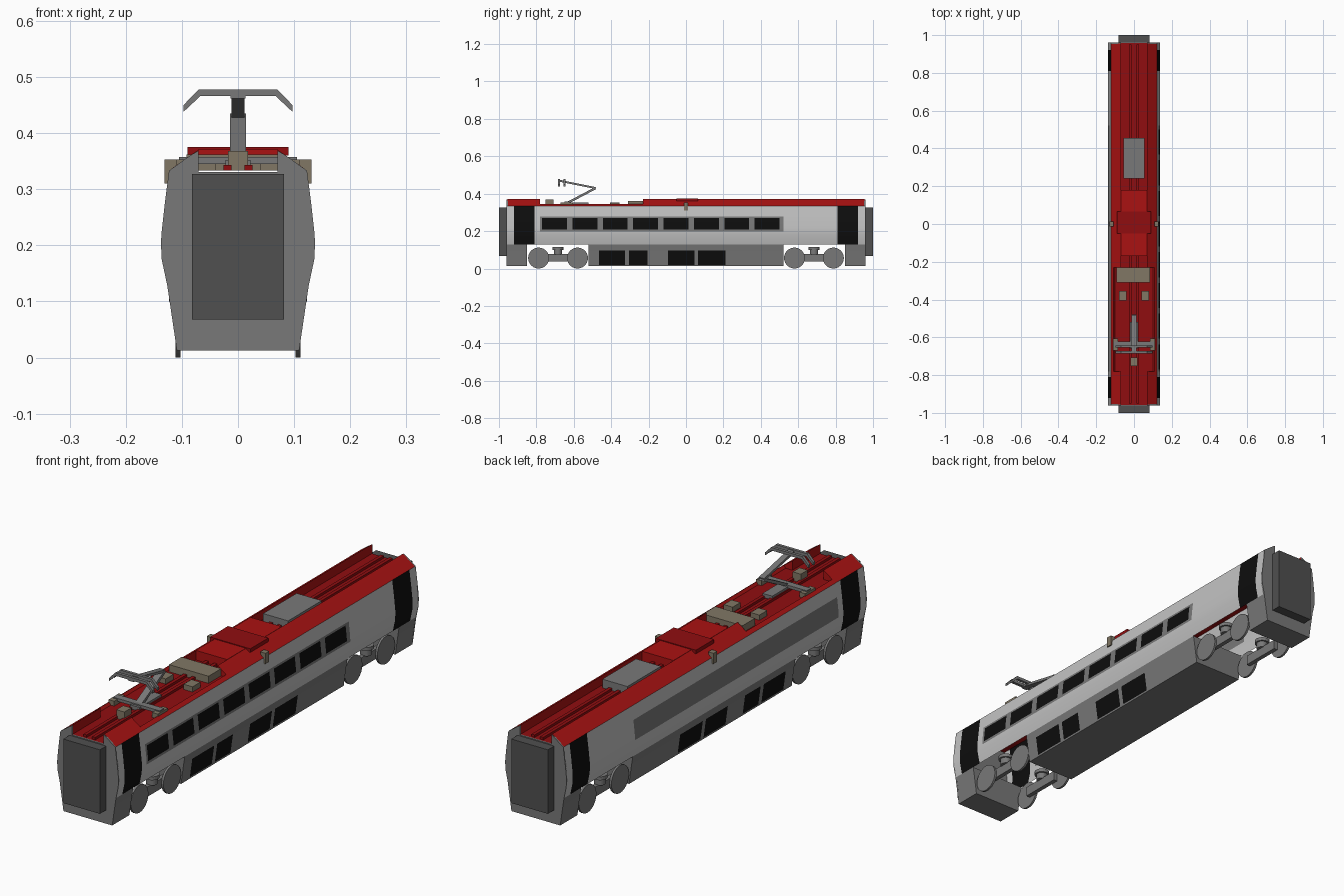
import bpy
import bmesh
from math import pi, atan2, hypot
from mathutils import Matrix

cube = bpy.data.objects.get("Cube")
if cube:
    bpy.data.objects.remove(cube, do_unlink=True)


def material(name, r, g, b):
    m = bpy.data.materials.new(name)
    m.use_nodes = True
    m.diffuse_color = (r, g, b, 1)
    m.node_tree.nodes["Principled BSDF"].inputs["Base Color"].default_value = (r, g, b, 1)
    return m


SILVER = material("silver", .54, .54, .54)
GREY = material("mid grey", .19, .19, .19)
DARK = material("dark grey", .08, .08, .08)
BLACK = material("black", .004, .004, .004)
RED = material("red", .4, .006, .006)
DECK = material("deep red", .28, .004, .005)
BEIGE = material("beige", .22, .185, .13)


def finish(name, bm, mats):
    me = bpy.data.meshes.new(name)
    bm.to_mesh(me)
    bm.free()
    for m in mats:
        me.materials.append(m)
    ob = bpy.data.objects.new(name, me)
    bpy.context.collection.objects.link(ob)
    return ob


def loft(name, outline, ys, mats, rule=None, closed=True):
    """Carry an xz outline along y; rule(centre) picks a material index."""
    bm = bmesh.new()
    rings = [[bm.verts.new((x, y, z)) for x, z in outline] for y in ys]
    n = len(outline)
    for a, b in zip(rings, rings[1:]):
        for i in range(n if closed else n - 1):
            j = (i + 1) % n
            bm.faces.new((a[i], b[i], b[j], a[j]))
    if closed:
        bm.faces.new(rings[0])
        bm.faces.new(rings[-1][::-1])
        bmesh.ops.recalc_face_normals(bm, faces=bm.faces[:])
    bm.normal_update()
    if rule:
        for f in bm.faces:
            f.material_index = rule(f.calc_center_median(), f.normal)
    return finish(name, bm, mats)


def box(name, x, y, z, mat):
    outline = [(x[0], z[0]), (x[1], z[0]), (x[1], z[1]), (x[0], z[1])]
    return loft(name, outline, y, [mat])


def cylinder(name, centre, radius, depth, mat, across=True):
    bm = bmesh.new()
    m = Matrix.Translation(centre)
    if across:
        m = m @ Matrix.Rotation(pi / 2, 4, 'Y')
    bmesh.ops.create_cone(bm, cap_ends=True, segments=24, radius1=radius,
                          radius2=radius, depth=depth, matrix=m)
    return finish(name, bm, [mat])


def beam(name, x, start, end, width, thick, mat):
    """Square bar between two (y, z) points."""
    dy, dz = end[0] - start[0], end[1] - start[1]
    bm = bmesh.new()
    m = (Matrix.Translation((x, (start[0] + end[0]) / 2, (start[1] + end[1]) / 2))
         @ Matrix.Rotation(atan2(dz, dy), 4, 'X')
         @ Matrix.Diagonal((width, hypot(dy, dz), thick, 1)))
    bmesh.ops.create_cube(bm, size=1, matrix=m)
    return finish(name, bm, [mat])


def both(points):
    """Right-hand profile followed by its mirror image."""
    return points + [(-x, z) for x, z in reversed(points)]


# Body shell, open below, with doors, window band and windows as faces
side = [(.126, .128), (.136, .175), (.137, .198), (.137, .208), (.1365, .22),
        (.131, .27), (.130, .278), (.123, .333)]
windows = [(-.77 + .1625 * i, -.637 + .1625 * i) for i in range(8)]
doors = [(-.92, -.81), (.81, .92)]
band = (-.78, .522)


def within(v, spans):
    return any(a < v < b for a, b in spans)


def body_rule(c, n):
    if n.z > .9:
        return 4
    if within(c.y, doors):
        return 2
    if within(c.y, [band]) and .198 < c.z < .278:
        glass = c.x > 0 and .208 < c.z < .27 and within(c.y, windows)
        return 2 if glass else 1
    return 0


ys = sorted({-.957, .957, *band, *[v for s in windows + doors for v in s]})
body = loft("body_shell", both(side), ys, [SILVER, GREY, BLACK, RED, DECK], body_rule, False)
bpy.ops.object.select_all(action='DESELECT')
body.select_set(True)
bpy.context.view_layer.objects.active = body
bpy.ops.object.shade_smooth_by_angle(angle=.5)

# Lower skirts, the middle one with dark panels
skirt = [(.109, .013), (.110, .02), (.121, .097), (.126, .128)]
panels = [(-.465, -.325), (-.305, -.205), (-.095, .045), (.065, .21)]
loft("middle_skirt", both(skirt),
     sorted({-.52, .52, *[v for s in panels for v in s]}), [GREY, BLACK],
     lambda c, n: int(abs(n.x) > .5 and .02 < c.z < .097 and within(c.y, panels)))

end_outline = ([skirt[0], skirt[3]] + side[1:]
               + [(.084, .361), (.07, .369), (.07, .331)])
for s, tag in ((-1, "front"), (1, "rear")):
    def span(a, b):
        return sorted((s * a, s * b))
    loft(tag + "_skirt", both(skirt), span(.85, .955), [GREY])
    loft(tag + "_end_wall", both(end_outline), span(.953, .96), [GREY])
    box(tag + "_gangway", (-.082, .082), span(.96, 1), (.068, .327), DARK)

    # Bogies
    for x in (-1, 1):
        for y in (.58, .788):
            cylinder(tag + "_wheel", (x * .107, s * y, .056), .056, .009, GREY)
        box(tag + "_bogie_frame", sorted((x * .085, x * .103)), span(.6, .77), (.038, .078), GREY)
        cylinder(tag + "_spring", (x * .094, s * .685, .09), .022, .03, GREY, False)
        cylinder(tag + "_spring_cap", (x * .094, s * .685, .107), .029, .014, GREY, False)

# Sloping roof sides, low lips beside the current collector
for s in (-1, 1):
    slope = [(s * .123, .333), (s * .084, .361), (s * .07, .371), (s * .07, .333)]
    lip = [(s * .123, .333), (s * .108, .344), (s * .10, .333)]
    loft("front_roof_slope", slope, (-.955, -.78), [RED])
    loft("main_roof_slope", slope, (-.23, .955), [RED])
    loft("roof_lip", lip, (-.78, -.23), [RED])
    box("roof_rail", sorted((s * .012, s * .026)), (-.95, .95), (.333, .343), DECK)
    box("side_bracket", sorted((s * .108, s * .131)), (-.012, .012), (.31, .353), BEIGE)

# Roof equipment
box("roof_hump", (-.07, .07), (-.17, .18), (.333, .372), RED)
box("hump_centre", (-.09, .09), (-.05, .065), (.36, .375), DECK)
box("roof_unit", (-.056, .056), (.24, .455), (.333, .368), GREY)
box("wide_equipment", (-.092, .085), (-.31, -.23), (.333, .362), BEIGE)
box("front_equipment", (-.018, .018), (-.752, -.708), (.333, .368), BEIGE)
for s in (-1, 1):
    box("small_equipment", sorted((s * .04, s * .08)), (-.405, -.355), (.333, .354), BEIGE)
    box("collector_foot", sorted((s * .085, s * .11)), (-.67, -.605), (.333, .353), BEIGE)

# Current collector
box("collector_base", (-.105, .105), (-.65, -.622), (.345, .357), GREY)
box("collector_base_spine", (-.022, .022), (-.66, -.52), (.336, .352), GREY)
beam("lower_arm", 0, (-.635, .35), (-.483, .43), .028, .012, GREY)
beam("upper_arm", 0, (-.483, .43), (-.675, .469), .024, .01, GREY)
bow = [(.097, .438), (.097, .45), (.07, .478), (-.07, .478), (-.097, .45),
       (-.097, .438), (-.067, .466), (.067, .466)]
for y in (-.685, -.655):
    loft("collector_bow", bow, (y, y + .012), [GREY])
box("bow_link", (-.013, .013), (-.685, -.643), (.462, .47), GREY)
